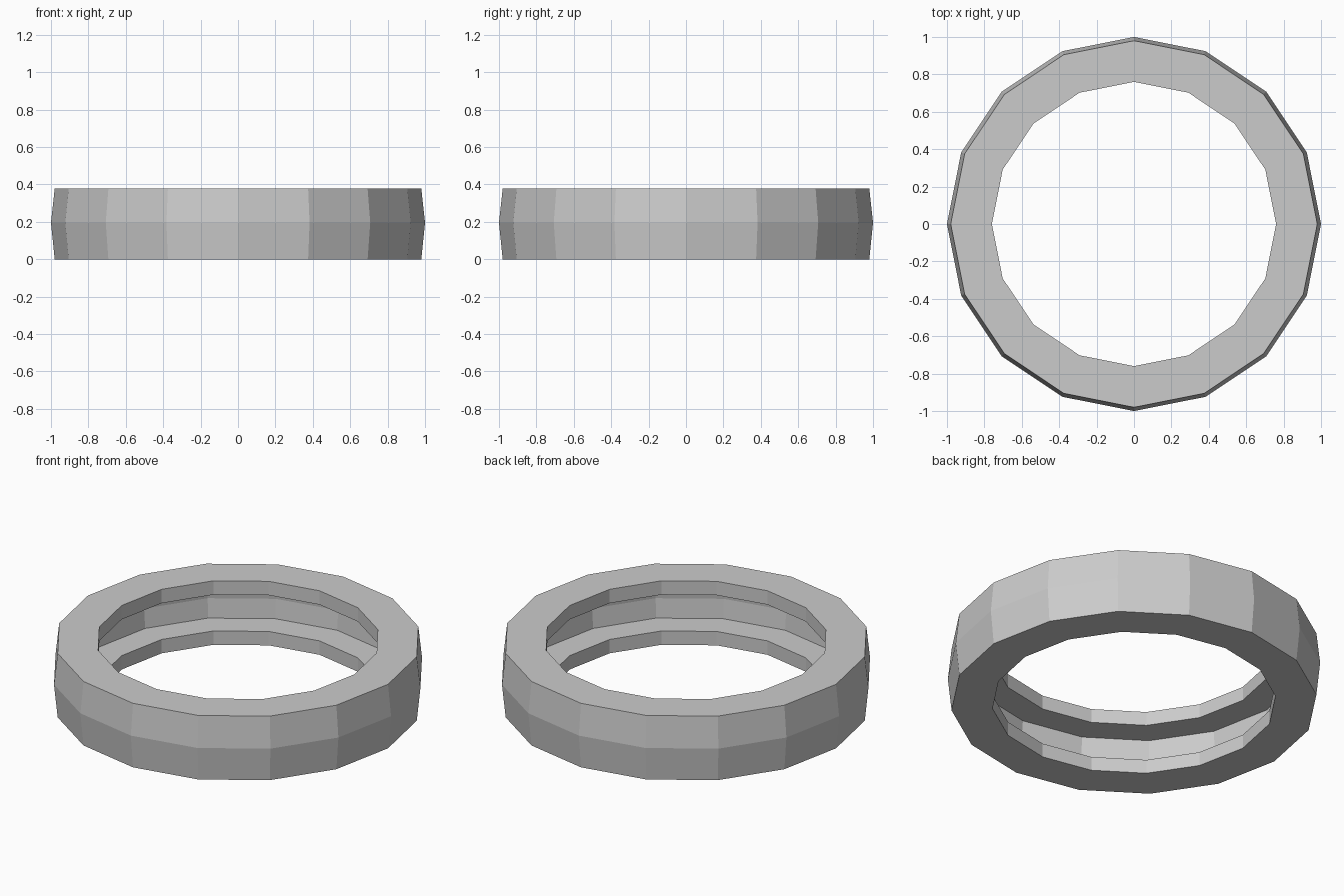
import bpy, bmesh
from math import cos, sin, tau

if "Cube" in bpy.data.objects:
    bpy.data.objects.remove(bpy.data.objects["Cube"])

SIDES = 16
# Closed cross-section (radius, height): bulged outside, channel open to the inside
PROFILE = [
    (0.98, 0.0), (1.0, 0.195), (0.98, 0.378),
    (0.76, 0.378), (0.76, 0.296), (0.925, 0.296),
    (0.935, 0.195), (0.925, 0.082), (0.76, 0.082), (0.76, 0.0),
]


def lathe(name, profile, sides):
    bm = bmesh.new()
    rings = [[bm.verts.new((r * cos(tau * i / sides), r * sin(tau * i / sides), z))
              for r, z in profile] for i in range(sides)]
    n = len(profile)
    for i in range(sides):
        a, b = rings[i], rings[(i + 1) % sides]
        for j in range(n):
            k = (j + 1) % n
            bm.faces.new((a[j], b[j], b[k], a[k]))
    bmesh.ops.recalc_face_normals(bm, faces=bm.faces)
    mesh = bpy.data.meshes.new(name)
    bm.to_mesh(mesh)
    bm.free()
    obj = bpy.data.objects.new(name, mesh)
    bpy.context.collection.objects.link(obj)
    return obj


# Channelled ring
lathe("channel_ring", PROFILE, SIDES)
